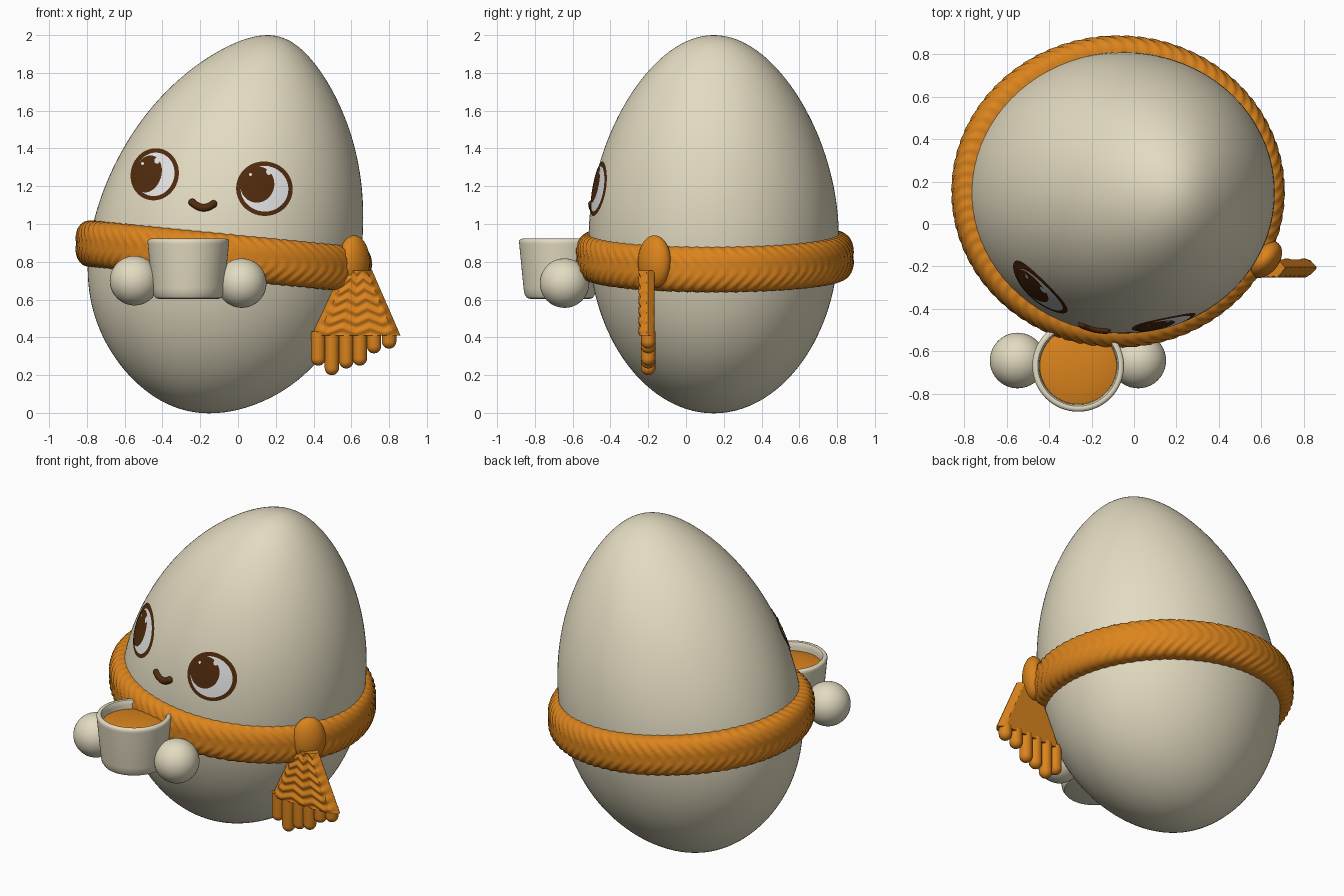
import bpy, bmesh, math
from math import sin, cos, pi, sqrt, copysign
from mathutils import Matrix

if "Cube" in bpy.data.objects:
    bpy.data.objects.remove(bpy.data.objects["Cube"])


def material(name, rgb):
    m = bpy.data.materials.new(name)
    m.use_nodes = True
    m.diffuse_color = (*rgb, 1)
    m.node_tree.nodes["Principled BSDF"].inputs["Base Color"].default_value = (*rgb, 1)
    return m


CREAM = material("cream", (0.77, 0.71, 0.535))
ORANGE = material("orange", (0.71, 0.23, 0.012))
BROWN = material("dark_brown", (0.082, 0.024, 0.004))
WHITE = material("eye_white", (0.83, 0.83, 0.83))


def finish(name, bm, mat, angle=40):
    mesh = bpy.data.meshes.new(name)
    bm.to_mesh(mesh)
    bm.free()
    ob = bpy.data.objects.new(name, mesh)
    bpy.context.collection.objects.link(ob)
    mesh.materials.append(mat)
    bpy.ops.object.select_all(action="DESELECT")
    ob.select_set(True)
    bpy.context.view_layer.objects.active = ob
    bpy.ops.object.shade_smooth_by_angle(angle=math.radians(angle))
    return ob


def loft(name, rings, mat, wrap=False, angle=40):
    """Skin a list of closed rings; cap the ends or join last to first."""
    bm = bmesh.new()
    vs = [[bm.verts.new(p) for p in r] for r in rings]
    n = len(vs[0])
    pairs = list(zip(vs, vs[1:])) + ([(vs[-1], vs[0])] if wrap else [])
    for a, b in pairs:
        for i in range(n):
            j = (i + 1) % n
            bm.faces.new((a[i], a[j], b[j], b[i]))
    if not wrap:
        bm.faces.new(vs[0])
        bm.faces.new(vs[-1])
    bmesh.ops.recalc_face_normals(bm, faces=bm.faces)
    return finish(name, bm, mat, angle)


def ring(cx, cy, z, rx, ry, n=48):
    return [(cx + rx * cos(2 * pi * i / n), cy + ry * sin(2 * pi * i / n), z) for i in range(n)]


def ball(name, centre, radii, mat, spin=0):
    bm = bmesh.new()
    bmesh.ops.create_uvsphere(bm, u_segments=40, v_segments=24, radius=1)
    bmesh.ops.scale(bm, vec=radii, verts=bm.verts)
    bmesh.ops.rotate(bm, matrix=Matrix.Rotation(spin, 3, "Z"), verts=bm.verts)
    bmesh.ops.translate(bm, vec=centre, verts=bm.verts)
    return finish(name, bm, mat, 60)


# Egg body: tapered elliptical sections stacked along a leaning axis
BODY_X, BODY_Y, BODY_Z = -0.032, 0.147, 1.003
HALF = 1.02
LEAN = math.radians(14)
SL, CL = sin(LEAN), cos(LEAN)


def section(u):
    """Half width and half depth at axis position u from -1 to 1."""
    s = sqrt(max(0, 1 - u * u))
    return s * (0.703 - 0.118 * u - 0.1 * u ** 4), s * (0.66 - 0.06 * u - 0.04 * u * u)


def body_ring(t):
    u = -cos(t)
    w, d = section(u)
    return [(BODY_X + HALF * u * SL + x * CL, y, BODY_Z + HALF * u * CL - x * SL)
            for x, y, _ in ring(0, BODY_Y, 0, w, d, 128)]


loft("egg_body", [body_ring(0.01 + (pi - 0.02) * i / 80) for i in range(81)], CREAM, angle=80)


def on_front(x, z, lift):
    """Point on the front of the body, lifted off the surface."""
    dx, dz = x - BODY_X, z - BODY_Z
    w, d = section((dx * SL + dz * CL) / HALF)
    s = sqrt(max(0.05, 1 - ((dx * CL - dz * SL) / w) ** 2))
    return (x, BODY_Y - d * s - lift / max(0.6, s), z)


# Face: thin layered plates that follow the body
def patch(name, cx, cz, rx, rz, tilt, lift, mat, n=48, layers=6):
    bm = bmesh.new()
    mid = bm.verts.new(on_front(cx, cz, lift))
    prev = None
    for k in range(1, layers + 1):
        row = []
        for i in range(n):
            a = 2 * pi * i / n
            x, z = rx * cos(a) * k / layers, rz * sin(a) * k / layers
            row.append(bm.verts.new(on_front(cx + x * cos(tilt) - z * sin(tilt),
                                             cz + x * sin(tilt) + z * cos(tilt), lift)))
        for i in range(n):
            j = (i + 1) % n
            if prev:
                bm.faces.new((prev[i], row[i], row[j], prev[j]))
            else:
                bm.faces.new((mid, row[i], row[j]))
        prev = row
    return finish(name, bm, mat, 80)


def eye(side, cx, cz, rx, rz, tilt, px, pz, prx, prz):
    patch(side + "_eye_rim", cx, cz, rx, rz, tilt, 0.003, BROWN)
    patch(side + "_eye_white", cx, cz, rx - 0.023, rz - 0.023, tilt, 0.005, WHITE)
    px, pz = cx + px, cz + pz
    patch(side + "_pupil", px, pz, prx, prz, tilt, 0.007, BROWN)
    patch(side + "_glint", px + prx * 0.68, pz + prz * 0.7, 0.014, 0.016, 0, 0.009, WHITE)
    patch(side + "_small_glint", px - prx * 0.4, pz + prz * 0.55, 0.007, 0.009, 0, 0.009, WHITE)


eye("right", -0.441, 1.263, 0.127, 0.139, -0.3, -0.036, 0.002, 0.071, 0.1)
eye("left", 0.14, 1.187, 0.15, 0.144, -0.2, -0.038, 0.022, 0.09, 0.096)

# Smiling mouth
smile = []
for i in range(17):
    f = i / 8 - 1
    smile.append(on_front(-0.186 + 0.056 * f, 1.086 + 0.024 * f * f - 0.004 * f, 0.001))
cu = bpy.data.curves.new("mouth", "CURVE")
cu.dimensions = "3D"
cu.bevel_depth = 0.02
cu.bevel_resolution = 4
sp = cu.splines.new("POLY")
sp.points.add(len(smile) - 1)
for p, co in zip(sp.points, smile):
    p.co = (*co, 1)
cu.materials.append(BROWN)
bpy.context.collection.objects.link(bpy.data.objects.new("mouth", cu))
for k, end in enumerate((smile[0], smile[-1])):
    ball(f"mouth_end_{k + 1}", end, (0.02,) * 3, BROWN)


# Knitted scarf: a flattened tube round the body with two rows of slanted stitches
def scarf_ring(a, n=48):
    pts = []
    for i in range(n):
        p = 2 * pi * i / n
        c = copysign(abs(cos(p)) ** 0.8, cos(p))
        v = copysign(abs(sin(p)) ** 0.8, sin(p))
        stitch = 0.5 + 0.5 * sin(78 * a + 13 * abs(v))
        groove = 0.3 + 0.7 * min(1, abs(v) * 4)
        out = 0.085 * c * (0.95 + 0.085 * stitch * groove)
        x = -0.075 + (0.70 + out) * cos(a)
        y = 0.153 + (0.65 + out) * sin(a)
        z = 0.828 - 0.068 * cos(a) + 0.122 * v * (0.98 + 0.03 * stitch)
        pts.append((x, y, z))
    return pts


loft("scarf_band", [scarf_ring(2 * pi * i / 624) for i in range(624)], ORANGE, wrap=True, angle=80)
ball("scarf_knot", (0.615, -0.167, 0.80), (0.1, 0.067, 0.14), ORANGE, spin=0.87)


# Hanging scarf end: a flared slab with tapered sides and soft zigzag knit on its front
def tail_ring(f, n=48):
    z = 0.755 - 0.345 * f
    x0, x1 = 0.55 - 0.16 * f, 0.71 + 0.15 * f
    front, back = [], []
    for i in range(n + 1):
        g = i / n
        edge = min(1, 0.08 + min(g, 1 - g) * (x1 - x0) / 0.035)
        zig = abs((g * 3) % 1 - 0.5) * 2
        bump = 0.005 * sin(2 * pi * 6.5 * f + 3.5 * zig)
        x = x0 + (x1 - x0) * g
        front.append((x, -0.205 - (0.041 + bump) * edge, z))
        back.append((x, -0.205 + 0.037 * edge, z))
    return front + back[::-1]


loft("scarf_tail", [tail_ring(i / 70) for i in range(71)], ORANGE)

# Fringe strands with rounded tips
TIPS = [(0.425, 0.25), (0.497, 0.20), (0.573, 0.235), (0.645, 0.25), (0.72, 0.315), (0.80, 0.34)]
R = 0.038
for k, (x, tip) in enumerate(TIPS):
    rounds = [ring(x, -0.2, tip + R * (1 - cos(a)), R * sin(a), R * sin(a), 20)
              for a in [0.05 + (pi / 2 - 0.05) * i / 7 for i in range(8)]]
    loft(f"fringe_{k + 1}", rounds + [ring(x, -0.2, 0.43, R, R, 20)], ORANGE, angle=60)

# Hands and cup
ball("right_hand", (-0.548, -0.643, 0.70), (0.131,) * 3, CREAM)
ball("left_hand", (0.02, -0.643, 0.687), (0.131,) * 3, CREAM)

CUP_X, CUP_Y = -0.263, -0.668
profile = [(0.01, 0.602), (0.15, 0.602), (0.174, 0.608), (0.187, 0.628), (0.192, 0.66),
           (0.215, 0.895), (0.216, 0.91), (0.21, 0.919), (0.2, 0.922), (0.19, 0.919),
           (0.184, 0.908), (0.182, 0.89), (0.167, 0.66), (0.01, 0.65)]
loft("cup", [ring(CUP_X, CUP_Y, z, r, r, 64) for r, z in profile], CREAM)

# Drink with a slightly domed top, set into the cup wall
dome = [(0.174, 0.70), (0.186, 0.866), (0.15, 0.877), (0.1, 0.885), (0.05, 0.889), (0.01, 0.89)]
loft("drink", [ring(CUP_X, CUP_Y, z, r, r, 64) for r, z in dome], ORANGE)
